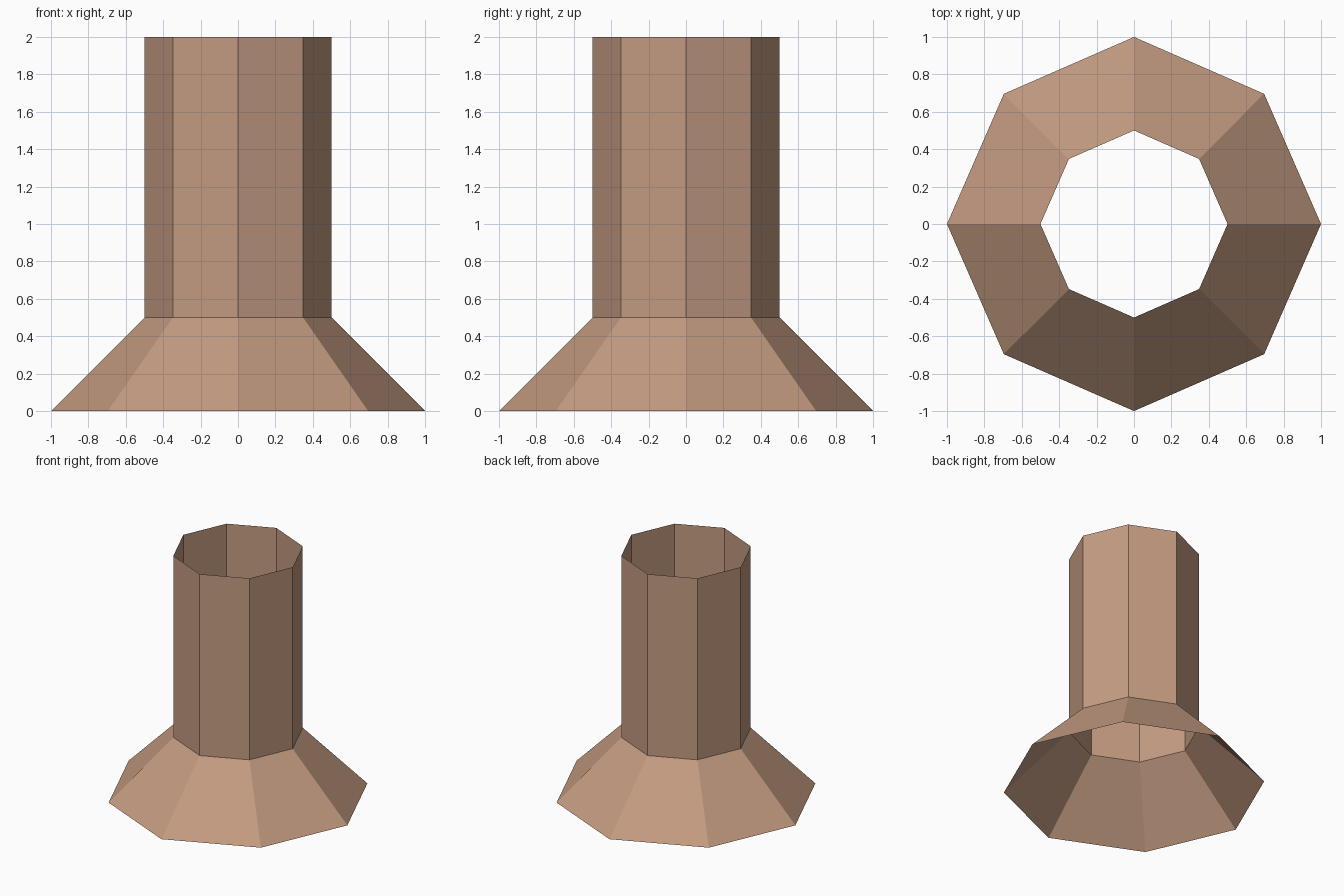
import bpy

if "Cube" in bpy.data.objects:
    bpy.data.objects.remove(bpy.data.objects["Cube"])

# One clay-brown colour
clay = bpy.data.materials.new("clay_brown")
clay.diffuse_color = (0.55, 0.33, 0.22, 1.0)
clay.use_nodes = True
clay.node_tree.nodes["Principled BSDF"].inputs["Base Color"].default_value = clay.diffuse_color


def ring(radius, diagonal, z):
    """Eight-sided ring with its corners on the axes and the diagonals."""
    r, d = radius, diagonal
    return [(x, y, z) for x, y in ((r, 0), (d, d), (0, r), (-d, d),
                                   (-r, 0), (-d, -d), (0, -r), (d, -d))]


# Open octagonal tube with a flared skirt, one thin sheet
rings = [ring(1.0, 0.696, 0.0), ring(0.5, 0.348, 0.5), ring(0.5, 0.348, 2.0)]
verts = [v for r in rings for v in r]
faces = [(k * 8 + i, k * 8 + (i + 1) % 8, (k + 1) * 8 + (i + 1) % 8, (k + 1) * 8 + i)
         for k in range(len(rings) - 1) for i in range(8)]

mesh = bpy.data.meshes.new("flared_tube")
mesh.from_pydata(verts, [], faces)
mesh.materials.append(clay)
mesh.update()
tube = bpy.data.objects.new("flared_tube", mesh)
bpy.context.collection.objects.link(tube)
